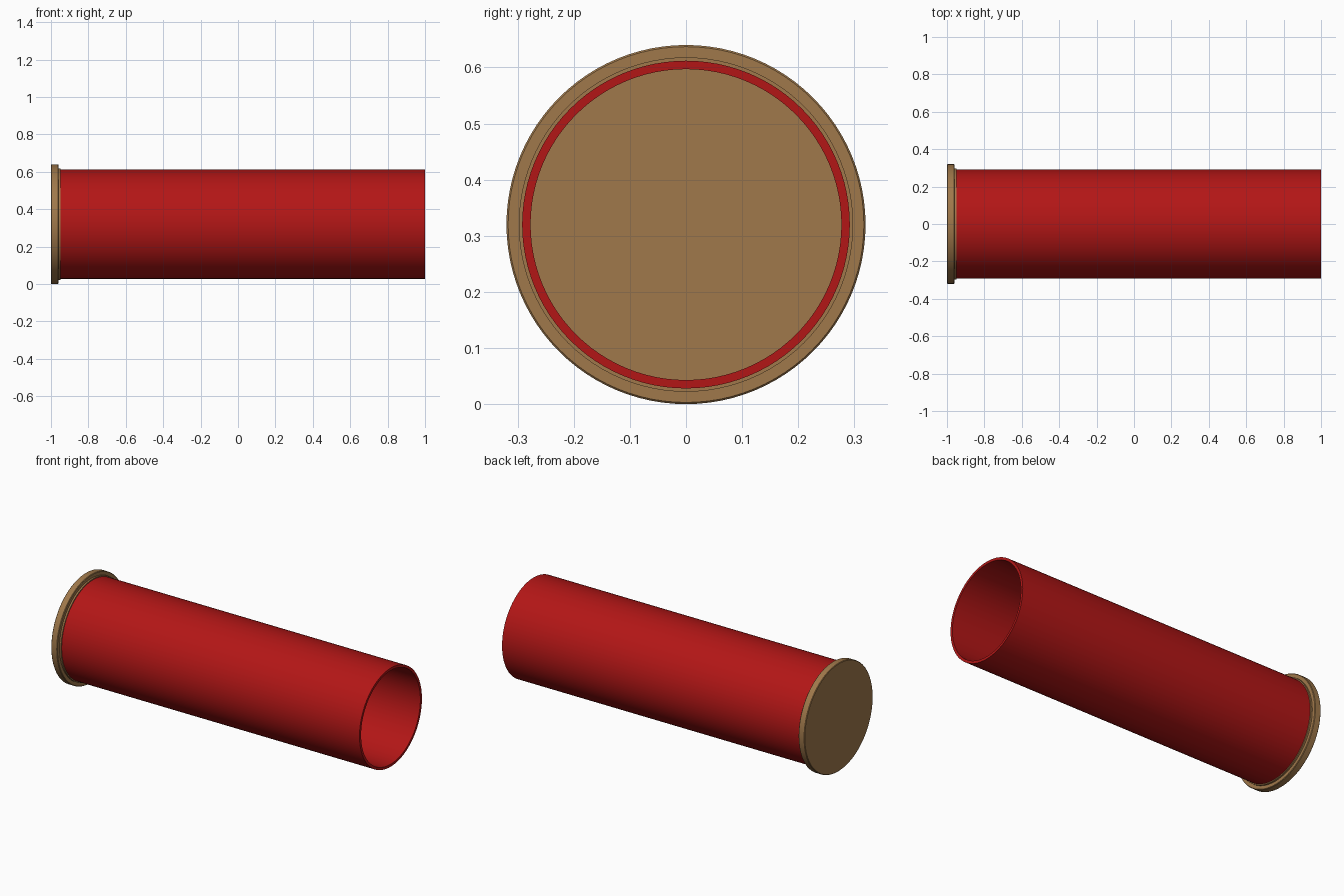
import bpy, bmesh, math
from mathutils import Matrix, Vector

if "Cube" in bpy.data.objects:
    bpy.data.objects.remove(bpy.data.objects["Cube"])

CZ = 0.32   # height of the long axis
SEG = 96


def material(name, rgb):
    m = bpy.data.materials.new(name)
    m.diffuse_color = (*rgb, 1)
    m.use_nodes = True
    m.node_tree.nodes["Principled BSDF"].inputs["Base Color"].default_value = m.diffuse_color
    return m


def lathe(name, profile, mat, closed):
    """Spin (x, radius) points around the long x axis."""
    bm = bmesh.new()
    verts = [bm.verts.new((x, 0, r)) for x, r in profile]
    edges = [bm.edges.new(p) for p in zip(verts, verts[1:])]
    if closed:
        edges.append(bm.edges.new((verts[-1], verts[0])))
    bmesh.ops.spin(bm, geom=verts + edges, cent=(0, 0, 0), axis=(1, 0, 0),
                   angle=2 * math.pi, steps=SEG, use_duplicate=False)
    bmesh.ops.remove_doubles(bm, verts=bm.verts, dist=1e-5)
    bmesh.ops.recalc_face_normals(bm, faces=bm.faces)
    me = bpy.data.meshes.new(name)
    bm.to_mesh(me)
    bm.free()
    ob = bpy.data.objects.new(name, me)
    bpy.context.collection.objects.link(ob)
    ob.location.z = CZ
    me.materials.append(mat)
    bpy.ops.object.select_all(action='DESELECT')
    bpy.context.view_layer.objects.active = ob
    ob.select_set(True)
    bpy.ops.object.shade_smooth_by_angle(angle=math.radians(30))
    return ob


red = material("red_plastic", (0.45, 0.008, 0.008))
brass = material("brass", (0.35, 0.19, 0.07))

# Open hollow tube
lathe("tube", [(-0.955, 0.292), (1, 0.292), (1, 0.277), (-0.955, 0.277)], red, True)

# Solid end cap: wide rim with a small step that seats the tube
lathe("rim_cap", [(-1, 0), (-1, 0.317), (-0.997, 0.32), (-0.963, 0.32), (-0.96, 0.317),
                  (-0.96, 0.298), (-0.95, 0.298), (-0.95, 0)], brass, False)
